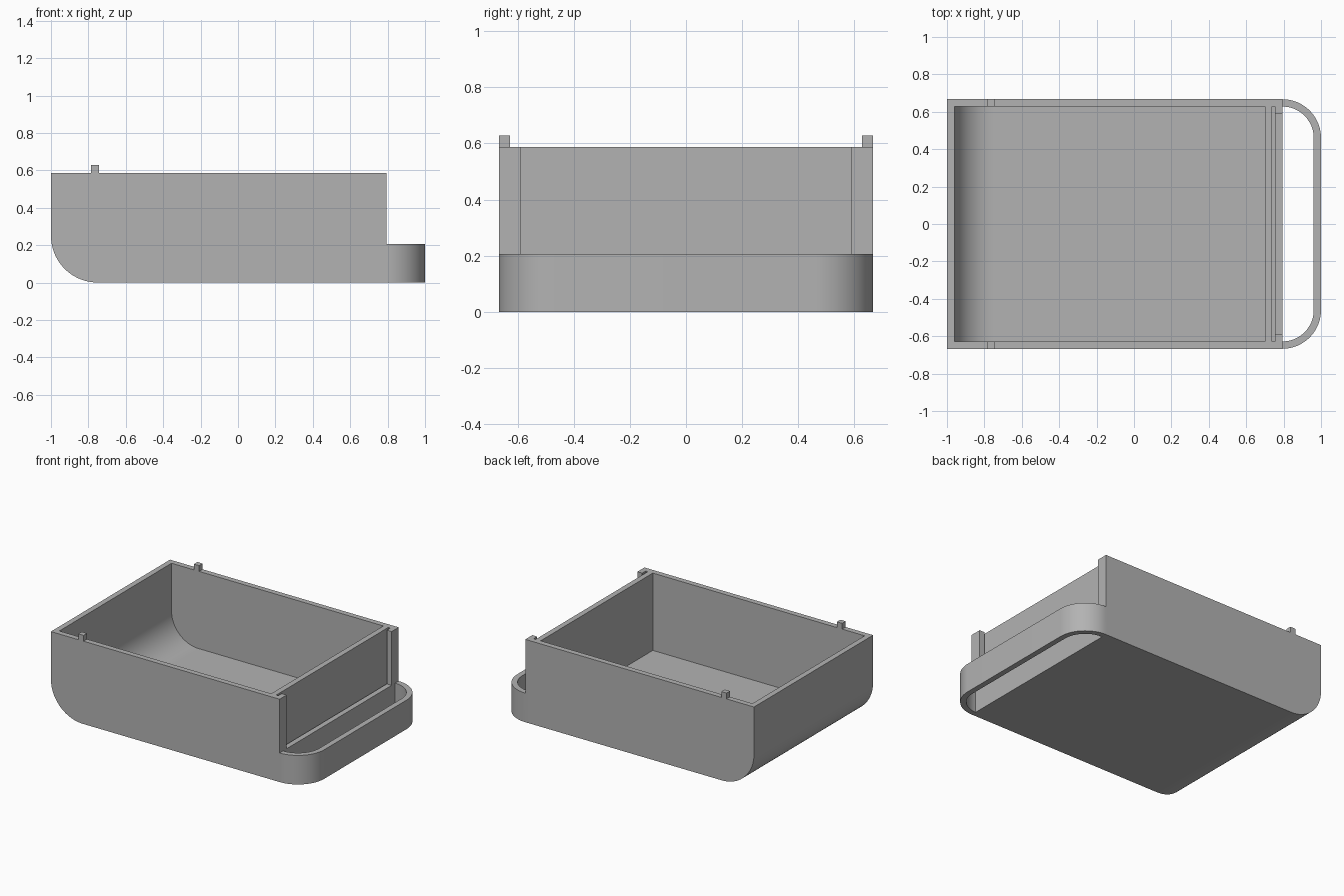
import bpy, bmesh
from math import sin, cos, pi
from mathutils import Vector

cube = bpy.data.objects.get("Cube")
if cube:
    bpy.data.objects.remove(cube, do_unlink=True)

grey = bpy.data.materials.new("plain grey")
grey.use_nodes = True
COLOUR = (0.45, 0.45, 0.45, 1)
grey.diffuse_color = COLOUR
grey.node_tree.nodes["Principled BSDF"].inputs["Base Color"].default_value = COLOUR

# Main sizes
HALF_Y, INNER_Y = 0.667, 0.628
END_X, HEIGHT, WALL = 0.793, 0.587, 0.039
RING_H, CURVE_R, RING_R = 0.206, 0.25, 0.207


def arc(cx, cy, r, start, end, steps=20):
    return [(cx + r * cos(start + (end - start) * i / steps),
             cy + r * sin(start + (end - start) * i / steps)) for i in range(steps + 1)]


def prism(name, points, push):
    """Extrude a closed outline of 3D points along a vector."""
    bm = bmesh.new()
    face = bm.faces.new([bm.verts.new(p) for p in points])
    grown = bmesh.ops.extrude_face_region(bm, geom=[face])
    verts = [v for v in grown["geom"] if isinstance(v, bmesh.types.BMVert)]
    bmesh.ops.translate(bm, verts=verts, vec=Vector(push))
    bmesh.ops.recalc_face_normals(bm, faces=bm.faces)
    mesh = bpy.data.meshes.new(name)
    bm.to_mesh(mesh)
    bm.free()
    mesh.materials.append(grey)
    obj = bpy.data.objects.new(name, mesh)
    bpy.context.collection.objects.link(obj)
    return obj


def box(name, x0, x1, y0, y1, z0, z1):
    return prism(name, [(x0, y0, z0), (x1, y0, z0), (x1, y1, z0), (x0, y1, z0)], (0, 0, z1 - z0))


def side_prism(name, x0, x1, z0, z1, r, half_y):
    """Side profile with one rounded lower corner, extruded across the width."""
    outline = [(x1, z0), (x1, z1), (x0, z1)] + arc(x0 + r, z0 + r, r, pi, 1.5 * pi)
    return prism(name, [(x, -half_y, z) for x, z in outline], (0, 2 * half_y, 0))


def combine(target, other, operation):
    mod = target.modifiers.new(operation, "BOOLEAN")
    mod.operation, mod.solver, mod.object = operation, "EXACT", other
    bpy.context.view_layer.objects.active = target
    bpy.ops.object.modifier_apply(modifier=mod.name)
    bpy.data.objects.remove(other, do_unlink=True)


def loop_path(inset):
    """Rounded U path around the end, seen from above."""
    y, r = HALF_Y - inset, RING_R - inset
    start = END_X - 0.02
    return ([(start, -y)] + arc(END_X, r - y, r, -pi / 2, 0)
            + arc(END_X, y - r, r, 0, pi / 2) + [(start, y)])


# Tray body with rounded rear lower edge, and the low end loop
tray = side_prism("tray", -1, END_X, 0, HEIGHT, CURVE_R, HALF_Y)
outline = loop_path(0) + loop_path(WALL)[::-1]
combine(tray, prism("end_loop", [(x, y, 0) for x, y in outline], (0, 0, RING_H)), "UNION")

# Hollow interior, open end above the ledge, and panel groove
combine(tray, side_prism("cavity", -1 + WALL, 0.70, WALL, 0.8, CURVE_R - WALL, INNER_Y), "DIFFERENCE")
combine(tray, box("end_opening", 0.739, 0.9, -0.588, 0.588, RING_H, 0.8), "DIFFERENCE")
combine(tray, box("panel_groove", 0.739, 0.755, -INNER_Y, INNER_Y, RING_H - WALL, 0.8), "DIFFERENCE")

# Locating pegs on the side rims
pegs = [box(name, -0.785, -0.744, min(a, b), max(a, b), HEIGHT, 0.628)
        for name, a, b in (("right_peg", -HALF_Y, -INNER_Y), ("left_peg", INNER_Y, HALF_Y))]

# Smooth curves, crisp corners
bpy.ops.object.select_all(action="DESELECT")
for obj in [tray] + pegs:
    obj.select_set(True)
bpy.context.view_layer.objects.active = tray
bpy.ops.object.shade_smooth_by_angle(angle=pi / 6)
